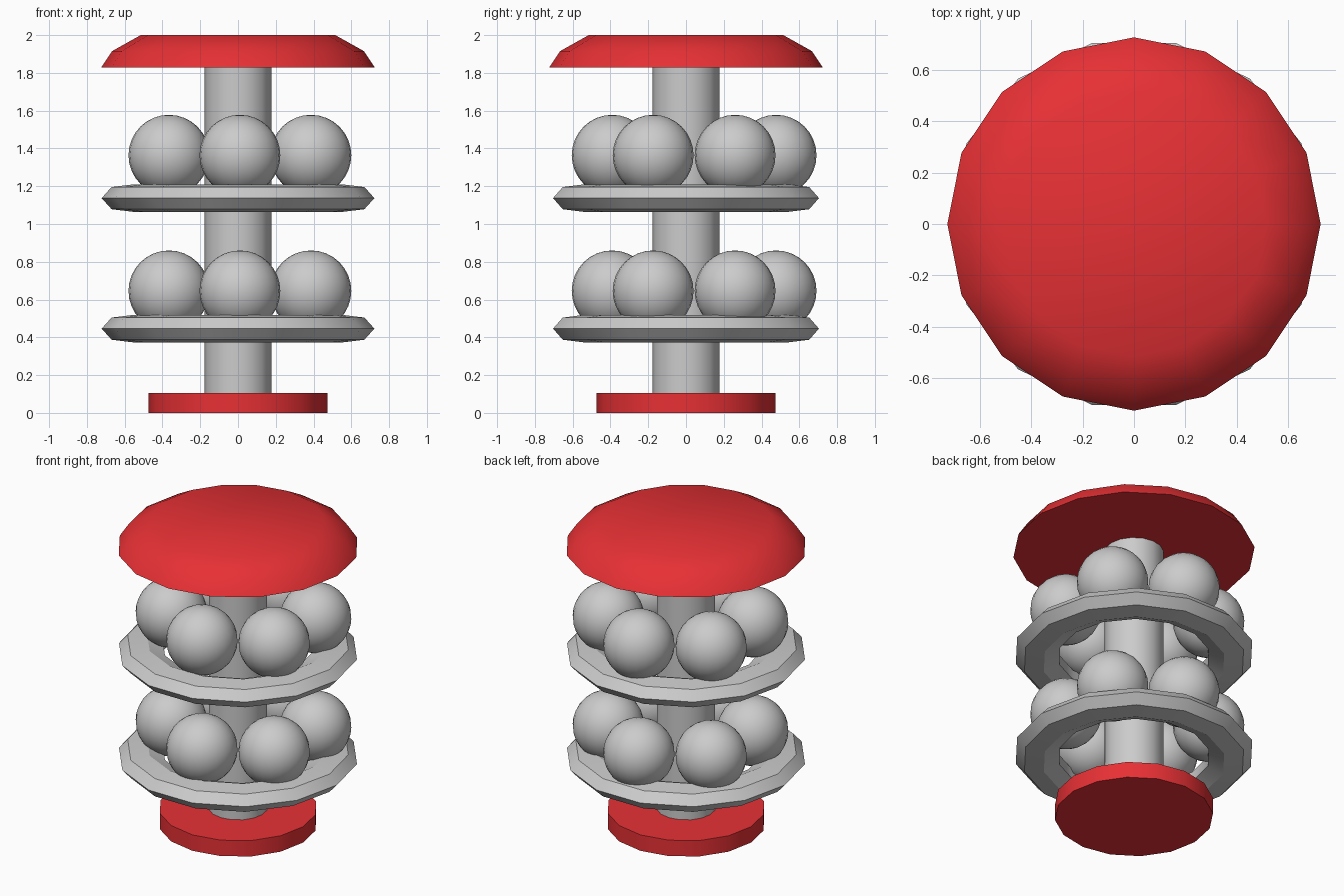
import bpy, bmesh
from math import radians, cos, sin, pi

if "Cube" in bpy.data.objects:
    bpy.data.objects.remove(bpy.data.objects["Cube"])

red = bpy.data.materials.new("red")
red.diffuse_color = (0.8, 0.03, 0.035, 1)
red.use_nodes = True
red.node_tree.nodes["Principled BSDF"].inputs["Base Color"].default_value = red.diffuse_color


def finish(name, mat=None, angle=35):
    ob = bpy.context.object
    ob.name = name
    if mat:
        ob.data.materials.append(mat)
    bpy.ops.object.shade_smooth_by_angle(angle=radians(angle))
    return ob


def lathe(name, profile, sides=16, mat=None):
    """Closed solid of revolution from (radius, z) points, bottom to top."""
    bm = bmesh.new()
    rings = [[bm.verts.new((r * cos(2 * pi * i / sides), r * sin(2 * pi * i / sides), z))
              for i in range(sides)] for r, z in profile]
    for lo, hi in zip(rings, rings[1:]):
        for i in range(sides):
            j = (i + 1) % sides
            bm.faces.new((lo[i], lo[j], hi[j], hi[i]))
    bm.faces.new(rings[0][::-1])
    bm.faces.new(rings[-1])
    me = bpy.data.meshes.new(name)
    bm.to_mesh(me)
    bm.free()
    ob = bpy.data.objects.new(name, me)
    bpy.context.collection.objects.link(ob)
    bpy.ops.object.select_all(action='DESELECT')
    ob.select_set(True)
    bpy.context.view_layer.objects.active = ob
    return finish(name, mat)


# Base, centre column and domed cap
lathe("base", [(0.475, 0), (0.475, 0.105)], mat=red)
lathe("column", [(0.177, 0.105), (0.177, 1.828)])
lathe("cap", [(0.725, 1.828), (0.667, 1.915), (0.515, 2.0)], mat=red)

# Two tiers: flattened ring carrying six balls
for tier, ring_z, ball_z in (("lower", 0.446, 0.646), ("upper", 1.137, 1.364)):
    bpy.ops.mesh.primitive_torus_add(major_segments=14, minor_segments=7,
                                     major_radius=0.582, minor_radius=0.14,
                                     location=(0, 0, ring_z))
    bpy.context.object.scale.z = 0.075 / 0.14
    bpy.ops.object.transform_apply(location=False, rotation=False, scale=True)
    finish(tier + "_ring", angle=30)
    for i in range(6):
        a = radians(30 + 60 * i)
        bpy.ops.mesh.primitive_uv_sphere_add(
            segments=24, ring_count=16, radius=0.214,
            location=(0.01 + 0.434 * cos(a), 0.043 + 0.434 * sin(a), ball_z))
        finish(f"{tier}_ball_{i + 1}")
